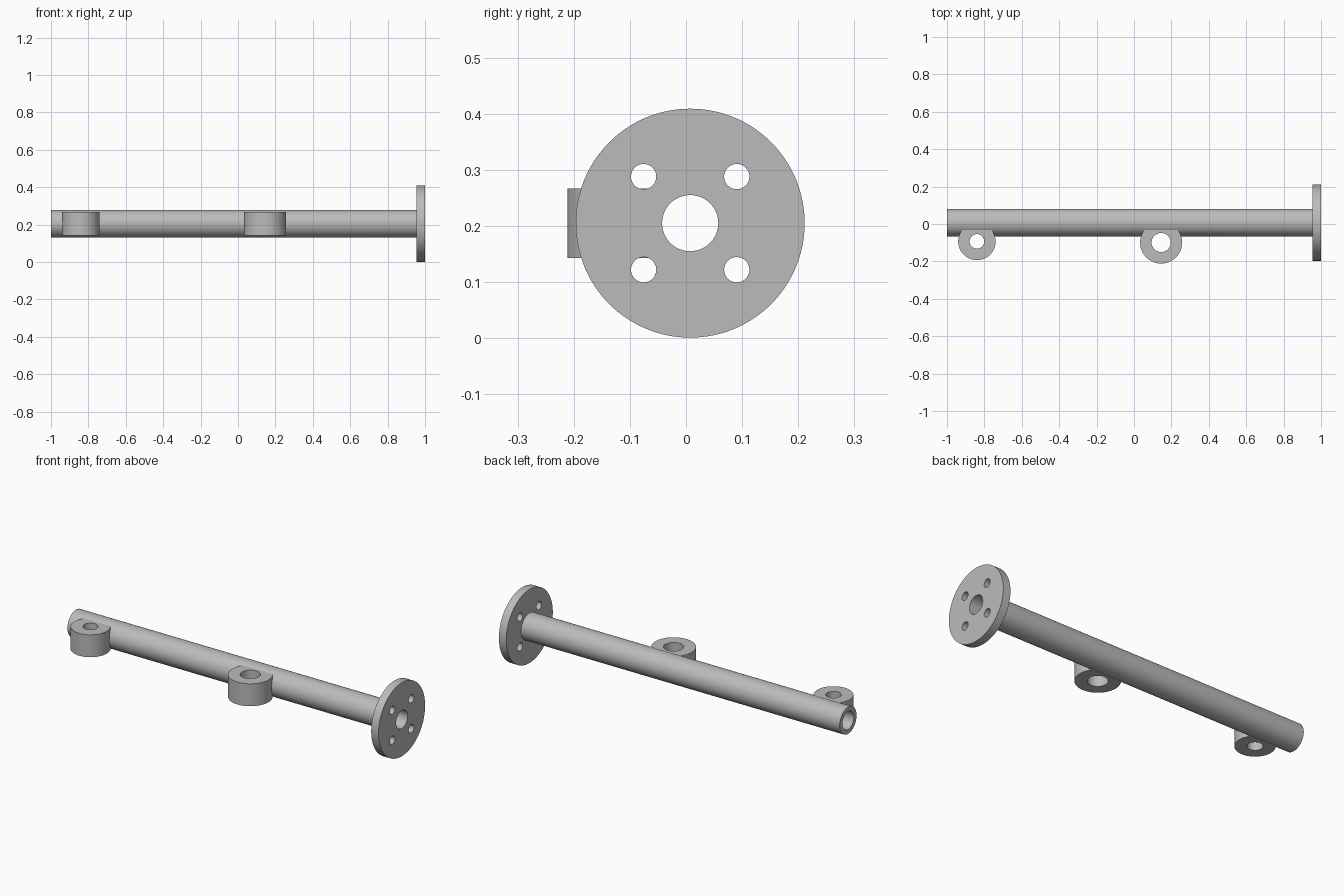
import bpy
import math

default = bpy.data.objects.get("Cube")
if default:
    bpy.data.objects.remove(default, do_unlink=True)

AXIS_Y, AXIS_Z = 0.0075, 0.205      # pipe centre line
FLANGE_X = 0.955                    # inner face of the flange
BORE = 0.05

metal = bpy.data.materials.new("grey metal")
metal.use_nodes = True
grey = (0.5, 0.5, 0.5, 1)
metal.diffuse_color = grey
metal.node_tree.nodes["Principled BSDF"].inputs["Base Color"].default_value = grey


def cylinder(name, radius, length, centre, along_x=True, sides=96):
    bpy.ops.mesh.primitive_cylinder_add(
        vertices=sides, radius=radius, depth=length, location=centre,
        rotation=(0, math.pi / 2 if along_x else 0, 0))
    obj = bpy.context.object
    obj.name = name
    obj.data.materials.append(metal)
    return obj


def cut(obj, cutters):
    """Subtract every cutter, apply, then shade the round walls smooth."""
    bpy.ops.object.select_all(action='DESELECT')
    obj.select_set(True)
    bpy.context.view_layer.objects.active = obj
    for cutter in cutters:
        mod = obj.modifiers.new("cut", 'BOOLEAN')
        mod.operation = 'DIFFERENCE'
        mod.solver = 'EXACT'
        mod.object = cutter
        bpy.ops.object.modifier_apply(modifier=mod.name)
    bpy.ops.object.shade_smooth_by_angle(angle=math.radians(30))


# Pipe and flange bodies
pipe = cylinder("pipe", 0.074, FLANGE_X + 1, ((FLANGE_X - 1) / 2, AXIS_Y, AXIS_Z))
flange = cylinder("flange", 0.204, 1 - FLANGE_X,
                  ((1 + FLANGE_X) / 2, AXIS_Y, AXIS_Z), sides=128)

# Cutters for the bore, the bolt holes and the space inside the pipe wall
bore = cylinder("bore_cutter", BORE, 3, (0, AXIS_Y, AXIS_Z))
wall_space = cylinder("wall_cutter", 0.06, 3, (0, AXIS_Y, AXIS_Z))
bolt_holes = [cylinder("bolt_cutter", 0.0225, 0.2,
                       (1, AXIS_Y + sy * 0.083, AXIS_Z + sz * 0.083), sides=48)
              for sy in (-1, 1) for sz in (-1, 1)]

# Upright mounting bosses on the front of the pipe
boss_holes = []
for name, x, y, radius, hole in (("end_boss", -0.84, -0.093, 0.1, 0.039),
                                 ("middle_boss", 0.145, -0.099, 0.1125, 0.051)):
    boss = cylinder(name, radius, 0.124, (x, y, AXIS_Z), along_x=False)
    drill = cylinder("boss_cutter", hole, 0.5, (x, y, AXIS_Z), along_x=False, sides=64)
    cut(boss, [wall_space, drill])
    boss_holes.append(drill)

cut(pipe, [bore] + boss_holes)
cut(flange, [bore] + bolt_holes)

for helper in [bore, wall_space] + bolt_holes + boss_holes:
    bpy.data.objects.remove(helper, do_unlink=True)
